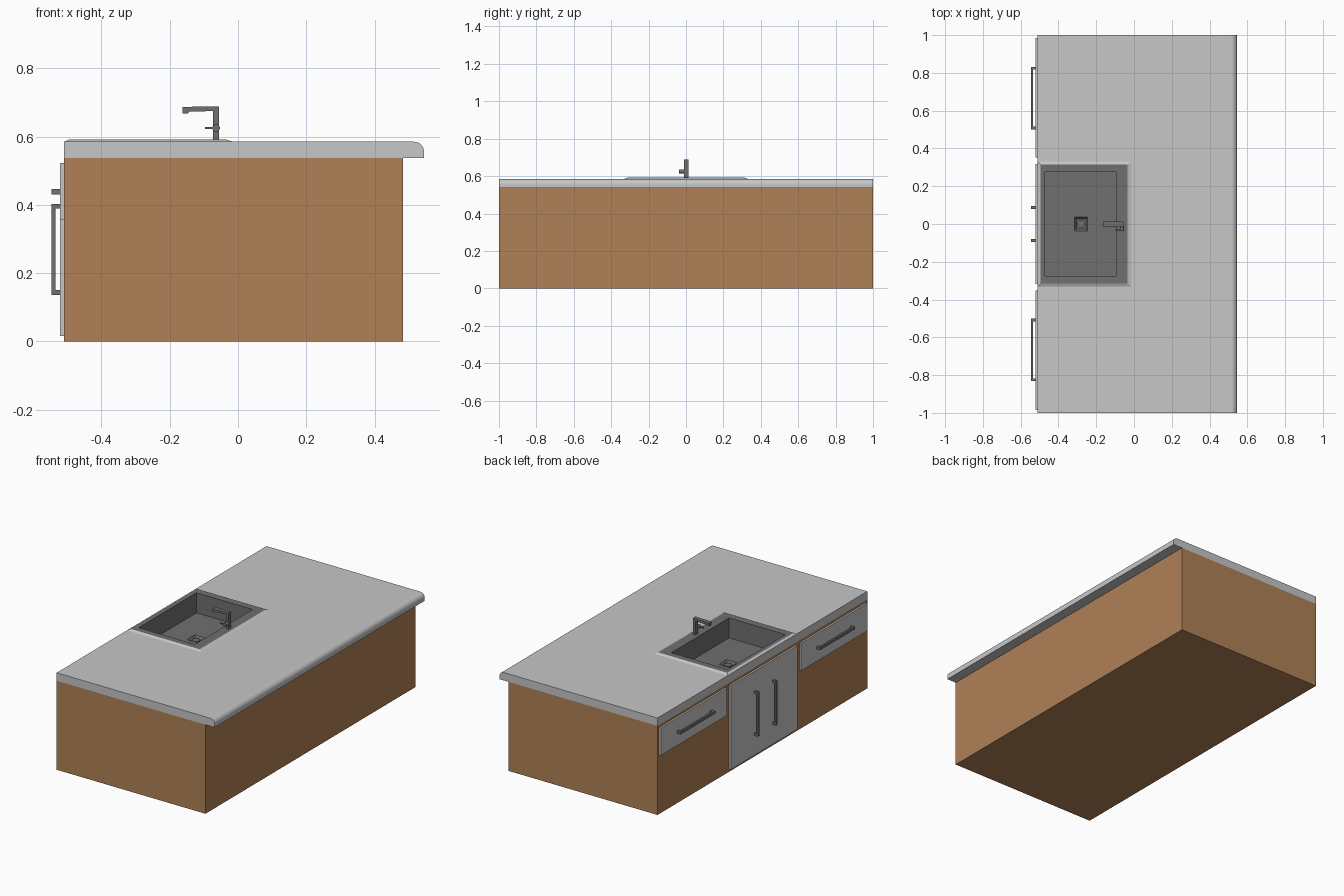
import bpy, bmesh, math
from mathutils import Vector

if "Cube" in bpy.data.objects:
    bpy.data.objects.remove(bpy.data.objects["Cube"])


def material(name, rgb):
    m = bpy.data.materials.new(name)
    m.diffuse_color = (*rgb, 1)
    m.use_nodes = True
    m.node_tree.nodes["Principled BSDF"].inputs["Base Color"].default_value = m.diffuse_color
    return m


WOOD = material("brown wood", (0.434, 0.220, 0.095))
STONE = material("light grey", (0.57, 0.57, 0.57))
STEEL = material("dark grey", (0.16, 0.16, 0.16))


def finish(name, bm, *mats):
    me = bpy.data.meshes.new(name)
    bm.to_mesh(me)
    bm.free()
    ob = bpy.data.objects.new(name, me)
    bpy.context.collection.objects.link(ob)
    for m in mats:
        me.materials.append(m)
    return ob


def add_box(bm, x0, x1, y0, y1, z0, z1):
    vs = bmesh.ops.create_cube(bm, size=1)["verts"]
    for v in vs:
        v.co = Vector(((x0 + x1) / 2 + v.co.x * (x1 - x0),
                       (y0 + y1) / 2 + v.co.y * (y1 - y0),
                       (z0 + z1) / 2 + v.co.z * (z1 - z0)))


def boxes(name, mat, *dims):
    bm = bmesh.new()
    for d in dims:
        add_box(bm, *d)
    return finish(name, bm, mat)


def extrude_y(name, mat, profile, y0, y1):
    bm = bmesh.new()
    f = bm.faces.new([bm.verts.new((x, y0, z)) for x, z in profile])
    r = bmesh.ops.extrude_face_region(bm, geom=[f])
    bmesh.ops.translate(bm, vec=(0, y1 - y0, 0),
                        verts=[g for g in r["geom"] if isinstance(g, bmesh.types.BMVert)])
    bmesh.ops.recalc_face_normals(bm, faces=bm.faces)
    return finish(name, bm, mat)


# cabinet body
body = boxes("cabinet_body", WOOD, (-0.51, 0.483, -1, 1, 0, 0.537))

# countertop with a rounded overhanging edge
R = 0.029
arc = [(0.545 - R + R * math.cos(a), 0.585 - R + R * math.sin(a))
       for a in [math.pi / 2 * i / 8 for i in range(9)]]
counter = extrude_y("countertop", STONE,
                    [(-0.51, 0.585), (-0.51, 0.537), (0.545, 0.537)] + arc, -1, 1)

# opening for the basin
cutter = boxes("basin_cutter", STEEL, (-0.475, -0.09, -0.28, 0.28, 0.44, 0.7))
cutter.hide_render = True
cutter.hide_set(True)
for ob in (body, counter):
    mod = ob.modifiers.new("basin opening", "BOOLEAN")
    mod.object = cutter
    mod.operation = "DIFFERENCE"
    mod.solver = "EXACT"

# sink: rectangular rings lofted from the rim down into the drain
rings = [(-0.508, -0.015, 0.330, 0.585),
         (-0.495, -0.035, 0.315, 0.592),
         (-0.470, -0.095, 0.275, 0.591),
         (-0.470, -0.095, 0.275, 0.470),
         (-0.315, -0.245, 0.037, 0.470),
         (-0.305, -0.255, 0.027, 0.455)]
bm = bmesh.new()
loops = [[bm.verts.new(c) for c in ((a, -h, z), (b, -h, z), (b, h, z), (a, h, z))]
         for a, b, h, z in rings]
for i, (lo, li) in enumerate(zip(loops, loops[1:])):
    for k in range(4):
        n = (k + 1) % 4
        f = bm.faces.new((lo[k], lo[n], li[n], li[k]))
        f.material_index = 1 if i == 0 else 0
bm.faces.new(loops[-1])
finish("sink", bm, STEEL, STONE)


def cylinder(name, mat, radius, depth, loc, rot=(0, 0, 0)):
    bpy.ops.mesh.primitive_cylinder_add(vertices=24, radius=radius, depth=depth,
                                        location=loc, rotation=rot)
    ob = bpy.context.object
    ob.name = name
    ob.data.materials.append(mat)
    bpy.ops.object.shade_smooth_by_angle()


cylinder("drain_cap", STEEL, 0.022, 0.008, (-0.28, 0, 0.459))

# faucet: post and spout in one profile, then the lever
extrude_y("faucet", STEEL,
          [(-0.055, 0.588), (-0.055, 0.689), (-0.163, 0.687), (-0.163, 0.668),
           (-0.147, 0.668), (-0.142, 0.673), (-0.073, 0.675), (-0.073, 0.588)],
          -0.012, 0.013)
cylinder("faucet_lever_hub", STEEL, 0.011, 0.028, (-0.064, -0.024, 0.625),
         (math.pi / 2, 0, 0))
boxes("faucet_lever", STEEL, (-0.097, -0.064, -0.035, -0.026, 0.622, 0.628))

# door and drawer fronts with bar handles, mirrored across y
boxes("door_front", STONE, (-0.521, -0.509, -0.317, 0.317, 0.016, 0.522))
X0, X1 = -0.546, -0.535
for side, s in (("left", 1), ("right", -1)):
    def strip(x0, x1, a, b, z0, z1):
        return (x0, x1, min(s * a, s * b), max(s * a, s * b), z0, z1)
    boxes(side + "_drawer_front", STONE, strip(-0.521, -0.509, 0.352, 0.984, 0.356, 0.522))
    boxes(side + "_drawer_handle", STEEL,
          strip(X0, X1, 0.50, 0.832, 0.431, 0.446),
          strip(X1, -0.52, 0.50, 0.515, 0.431, 0.446),
          strip(X1, -0.52, 0.817, 0.832, 0.431, 0.446))
    boxes(side + "_door_handle", STEEL,
          strip(X0, X1, 0.080, 0.094, 0.136, 0.403),
          strip(X1, -0.52, 0.080, 0.094, 0.136, 0.150),
          strip(X1, -0.52, 0.080, 0.094, 0.389, 0.403))
